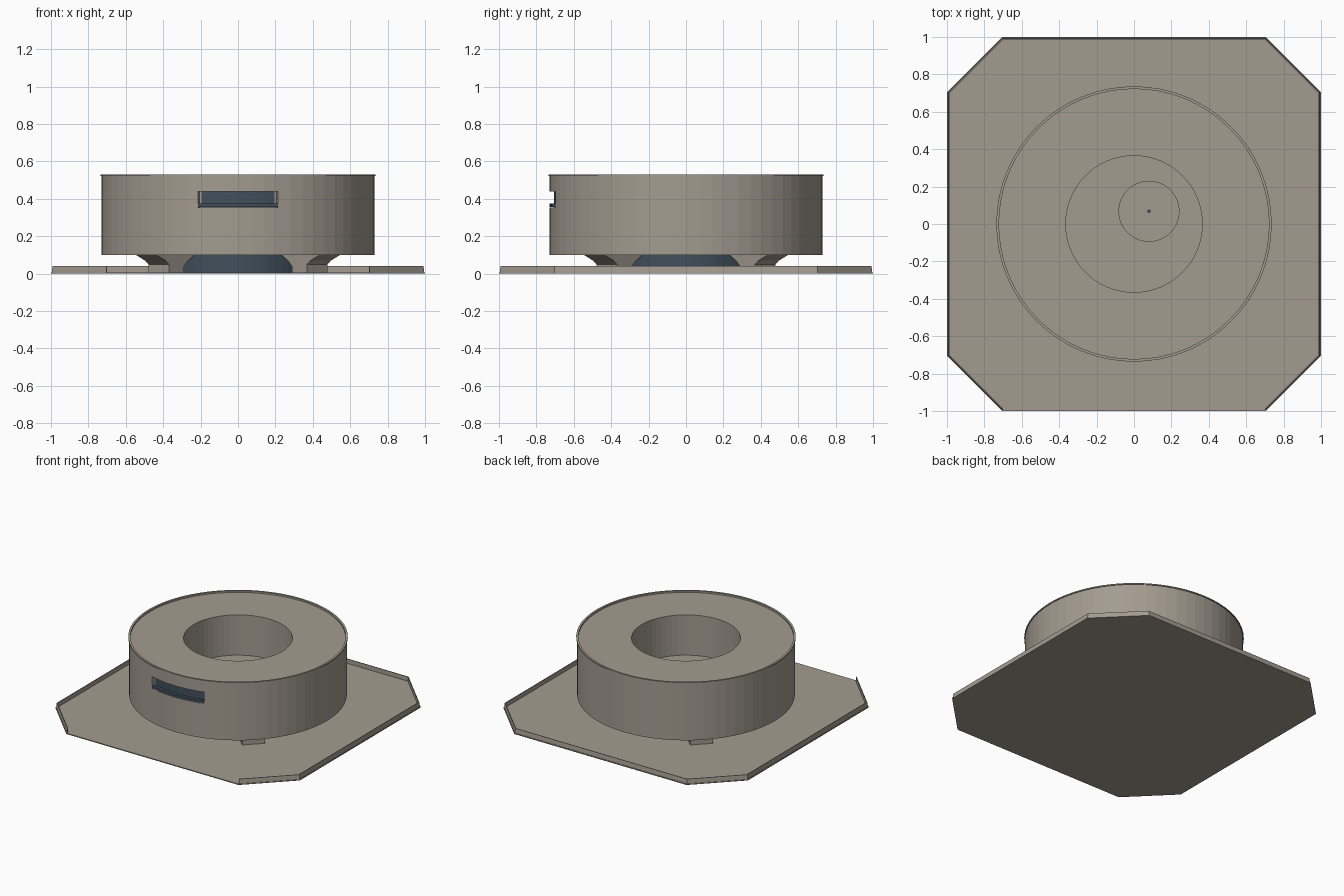
import bpy, bmesh
from math import sin, cos, radians, asin, sqrt, pi
from mathutils import Vector, Matrix

if "Cube" in bpy.data.objects:
    bpy.data.objects.remove(bpy.data.objects["Cube"])


def material(name, rgb):
    m = bpy.data.materials.new(name)
    m.use_nodes = True
    m.diffuse_color = (*rgb, 1)
    m.node_tree.nodes["Principled BSDF"].inputs["Base Color"].default_value = (*rgb, 1)
    return m


TAN = material("warm grey", (0.37, 0.33, 0.28))
BLUE = material("dark slate blue", (0.053, 0.078, 0.105))
SEGMENTS = 64


def finish(name, bm, mat):
    bmesh.ops.remove_doubles(bm, verts=bm.verts, dist=1e-5)
    bmesh.ops.recalc_face_normals(bm, faces=bm.faces)
    mesh = bpy.data.meshes.new(name)
    bm.to_mesh(mesh)
    bm.free()
    mesh.materials.append(mat)
    ob = bpy.data.objects.new(name, mesh)
    bpy.context.collection.objects.link(ob)
    return ob


def lathe(name, profile, mat, centre=(0, 0)):
    """Revolve a profile that starts and ends on the axis."""
    bm = bmesh.new()
    vs = [bm.verts.new((r, 0, z)) for r, z in profile]
    edges = [bm.edges.new(p) for p in zip(vs, vs[1:])]
    bmesh.ops.spin(bm, geom=vs + edges, axis=(0, 0, 1), cent=(0, 0, 0),
                   angle=2 * pi, steps=SEGMENTS, use_merge=True)
    bmesh.ops.translate(bm, vec=(*centre, 0), verts=bm.verts)
    return finish(name, bm, mat)


def prism(bm, points, offset):
    """Extrude a closed outline by an offset vector."""
    face = bm.faces.new([bm.verts.new(p) for p in points])
    ext = bmesh.ops.extrude_face_region(bm, geom=[face], use_keep_orig=True)
    verts = [v for v in ext["geom"] if isinstance(v, bmesh.types.BMVert)]
    bmesh.ops.translate(bm, vec=offset, verts=verts)


def front_sector(name, inner, outer, low, high, half, mat):
    """Curved block centred on the front of the drum."""
    bm = bmesh.new()
    angles = [-half + 2 * half * i / 8 for i in range(9)]
    arc = lambda r, seq: [(r * sin(a), -r * cos(a), low) for a in seq]
    prism(bm, arc(inner, angles) + arc(outer, reversed(angles)), (0, 0, high - low))
    return finish(name, bm, mat)


def octagon(inset, z):
    a, b = 1 - inset, 0.705 - 0.414 * inset
    return [Vector((x, y, z)) for x, y in
            ((-b, -a), (b, -a), (a, -b), (a, b), (b, a), (-b, a), (-a, b), (-a, -b))]


# Base tray: thin plate with a low wall that is open along the front
bm = bmesh.new()
prism(bm, octagon(0, 0), (0, 0, 0.007))
finish("base_plate", bm, TAN)

bm = bmesh.new()
rings = [octagon(0.004, 0.005), octagon(0.008, 0.04), octagon(0.013, 0.04), octagon(0.013, 0.005)]
loops = [[bm.verts.new(p) for p in ring] for ring in rings]
for i in range(1, 8):
    j = (i + 1) % 8
    for k in range(4):
        a, b = loops[k], loops[(k + 1) % 4]
        bm.faces.new((a[i], a[j], b[j], b[i]))
for i in (0, 1):
    bm.faces.new([ring[i] for ring in loops])
finish("tray_wall", bm, TAN)

# Drum with a raised top lip and a deep centre well
drum = lathe("drum", [(0, 0.1), (0.73, 0.1), (0.73, 0.522), (0.736, 0.522), (0.736, 0.53),
                      (0.722, 0.53), (0.722, 0.518), (0.365, 0.518), (0.365, 0.22), (0, 0.22)], TAN)

# Display recess cut into the drum front
half = asin(0.215 / 0.73)
cutter = front_sector("recess_cutter", 0.703, 0.8, 0.355, 0.44, half, TAN)
cutter.hide_render = True
mod = drum.modifiers.new("recess", "BOOLEAN")
mod.operation, mod.solver, mod.object = "DIFFERENCE", "EXACT", cutter
bpy.context.view_layer.objects.active = drum
bpy.ops.object.modifier_apply(modifier=mod.name)
bpy.data.objects.remove(cutter)
front_sector("display_panel", 0.699, 0.706, 0.357, 0.439, half * 0.94, BLUE)
front_sector("display_sill", 0.699, 0.729, 0.356, 0.374, half, BLUE)

# Off-centre disc and pin on the well floor
lathe("well_disc", [(0, 0.215), (0.163, 0.215), (0.163, 0.23), (0, 0.23)], TAN, (0.08, 0.068))
lathe("disc_pin", [(0, 0.22), (0.01, 0.22), (0.01, 0.236), (0, 0.236)], BLUE, (0.08, 0.068))

# Dark core under the drum
lathe("under_core", [(0, 0.005), (0.42, 0.005), (0.42, 0.102), (0, 0.102)], BLUE)

# Four flared feet on the diagonals
WIDTH = 0.155
outline = [(0.485, 0.005), (0.6, 0.005), (0.6, 0.05), (0.625, 0.07), (0.7, 0.102),
           (0.4, 0.102), (0.455, 0.07), (0.485, 0.04)]
for i, label in enumerate(("back_left", "back_right", "front_right", "front_left")):
    bm = bmesh.new()
    prism(bm, [(r, -WIDTH / 2, z) for r, z in outline], (0, WIDTH, 0))
    bmesh.ops.rotate(bm, cent=(0, 0, 0), verts=bm.verts,
                     matrix=Matrix.Rotation(radians(45 + 90 * i), 3, "Z"))
    finish("foot_" + label, bm, TAN)
